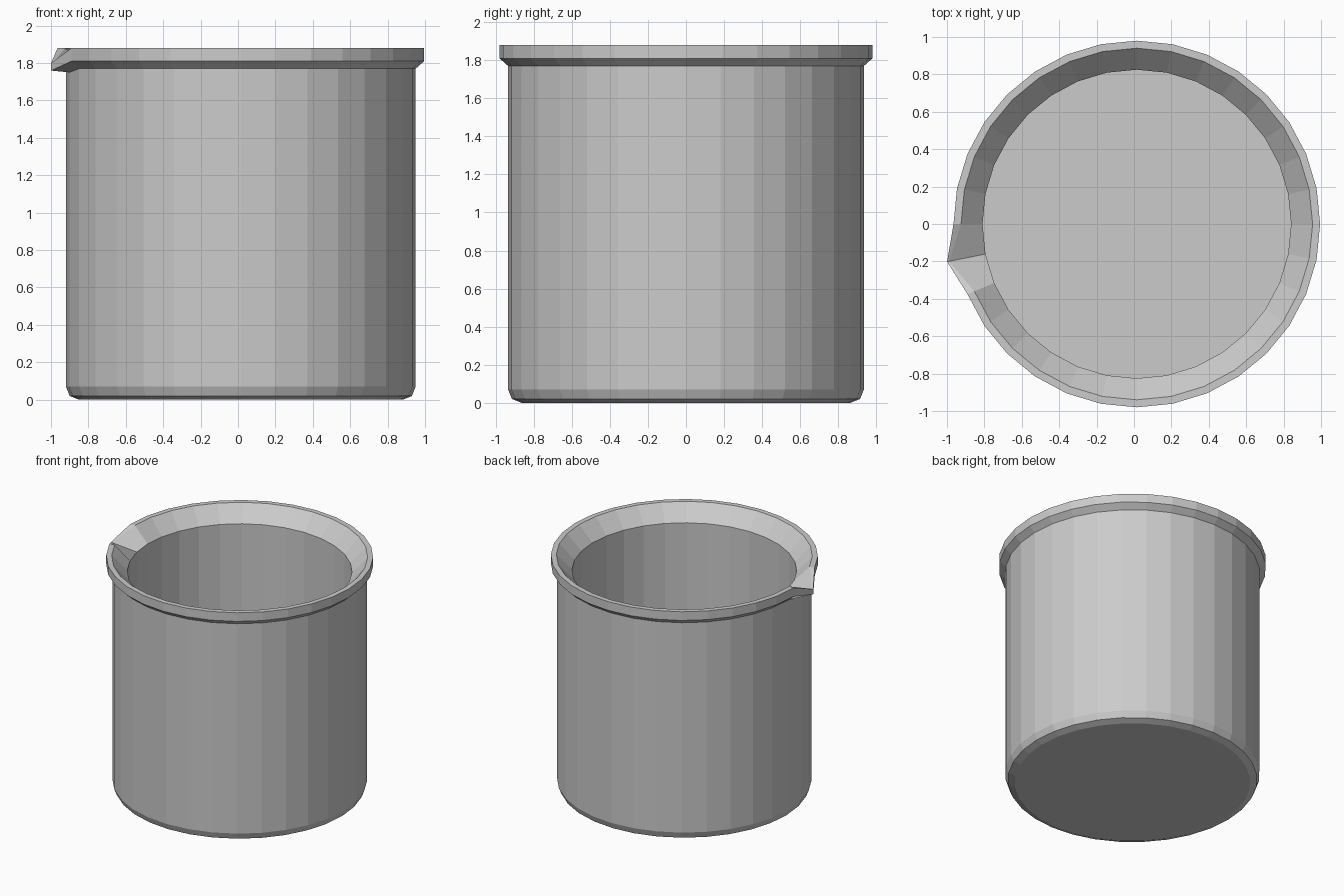
import bpy
import bmesh
from math import sin, cos, pi

if "Cube" in bpy.data.objects:
    bpy.data.objects.remove(bpy.data.objects["Cube"])

SIDES = 32
CENTRE_X = 0.015
SPOUT = 17          # column of the ring that is pulled out into the pouring lip

# Profile (radius, height), from the outer base over the rim to the inner floor
profile = [(0.865, 0.0), (0.915, 0.02), (0.935, 0.07), (0.935, 1.77),
           (0.98, 1.81), (0.98, 1.88), (0.94, 1.88), (0.825, 1.76), (0.825, 0.10)]
# Replacement points for the spout column
spout_points = {3: (0.935, 1.75), 4: (1.034, 1.76), 5: (1.034, 1.80), 6: (1.024, 1.80)}

bm = bmesh.new()
rings = []
for level, point in enumerate(profile):
    ring = []
    for i in range(SIDES):
        r, z = spout_points.get(level, point) if i == SPOUT else point
        a = 2 * pi * i / SIDES
        ring.append(bm.verts.new((CENTRE_X + r * cos(a), r * sin(a), z)))
    rings.append(ring)

# Walls, rim and spout
for lower, upper in zip(rings, rings[1:]):
    for i in range(SIDES):
        j = (i + 1) % SIDES
        bm.faces.new((lower[i], lower[j], upper[j], upper[i]))

# Underside and inner floor
bm.faces.new(rings[0][::-1])
bm.faces.new(rings[-1])
bmesh.ops.recalc_face_normals(bm, faces=bm.faces[:])

mesh = bpy.data.meshes.new("beaker")
bm.to_mesh(mesh)
bm.free()
beaker = bpy.data.objects.new("beaker", mesh)
bpy.context.collection.objects.link(beaker)
